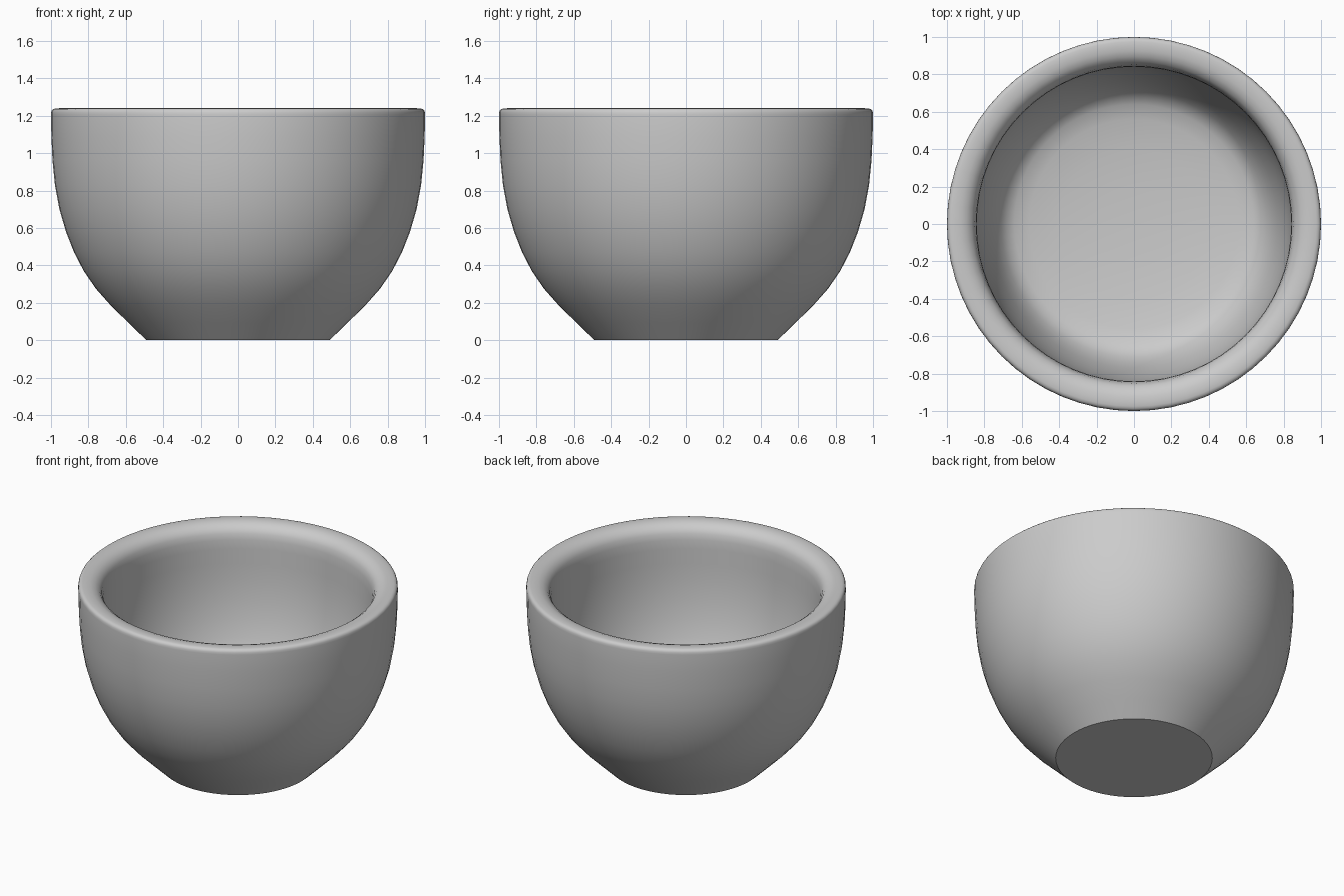
import bpy, bmesh, math

if "Cube" in bpy.data.objects:
    bpy.data.objects.remove(bpy.data.objects["Cube"])

SEGMENTS = 64

# Half profile (radius, height): outside from foot to rim, over the lip, then down the inside
outer = [(0.49, 0.0), (0.585, 0.092), (0.68, 0.185), (0.76, 0.275), (0.825, 0.37),
         (0.877, 0.47), (0.92, 0.58), (0.955, 0.70), (0.979, 0.83), (0.992, 0.96),
         (0.998, 1.09), (1.0, 1.205)]
rim = [(0.999, 1.219), (0.995, 1.229), (0.987, 1.236), (0.975, 1.239), (0.955, 1.24),
       (0.925, 1.238), (0.895, 1.228), (0.868, 1.208), (0.852, 1.18), (0.844, 1.14)]
inner = [(0.841, 1.08), (0.84, 0.98), (0.834, 0.86), (0.82, 0.73), (0.797, 0.61),
         (0.767, 0.50), (0.74, 0.43), (0.71, 0.375), (0.68, 0.34), (0.64, 0.315),
         (0.56, 0.295), (0.40, 0.275), (0.20, 0.262)]
profile = outer + rim + inner

# Lathe the bowl
bm = bmesh.new()
rings = []
for r, z in profile:
    rings.append([bm.verts.new((r * math.cos(2 * math.pi * i / SEGMENTS),
                                r * math.sin(2 * math.pi * i / SEGMENTS), z))
                  for i in range(SEGMENTS)])
for a, b in zip(rings, rings[1:]):
    for i in range(SEGMENTS):
        j = (i + 1) % SEGMENTS
        bm.faces.new((a[i], a[j], b[j], b[i]))

# Flat foot and inside floor
bm.faces.new(rings[0][::-1])
centre = bm.verts.new((0, 0, 0.26))
for i in range(SEGMENTS):
    bm.faces.new((rings[-1][i], rings[-1][(i + 1) % SEGMENTS], centre))
bmesh.ops.recalc_face_normals(bm, faces=bm.faces)

mesh = bpy.data.meshes.new("bowl")
bm.to_mesh(mesh)
bm.free()
bowl = bpy.data.objects.new("bowl", mesh)
bpy.context.collection.objects.link(bowl)

# Smooth surface with a crisp foot edge
bpy.context.view_layer.objects.active = bowl
bowl.select_set(True)
bpy.ops.object.shade_smooth_by_angle(angle=math.radians(40))
